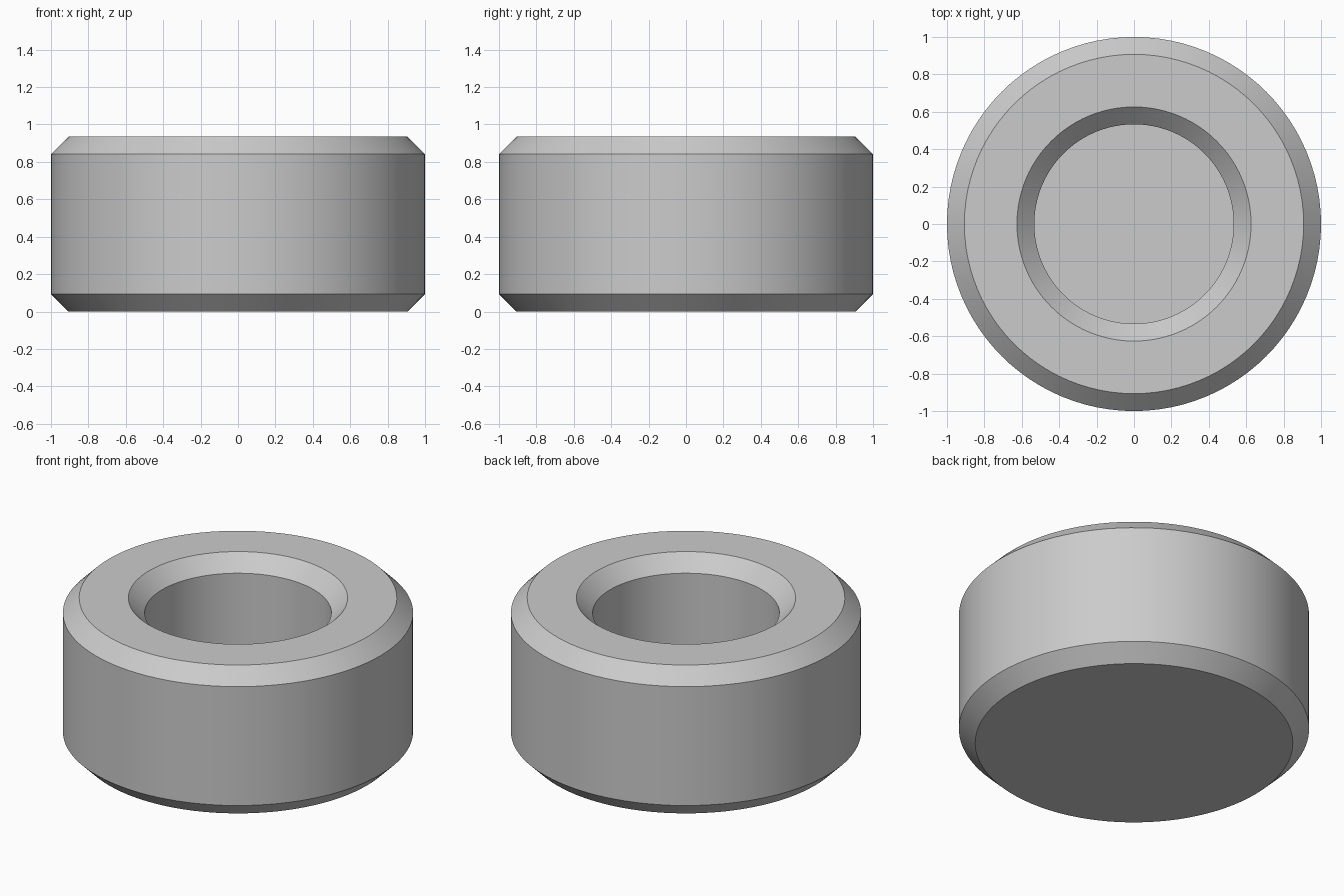
import bpy
import bmesh
import math

cube = bpy.data.objects.get("Cube")
if cube:
    bpy.data.objects.remove(cube, do_unlink=True)

SEGMENTS = 96
RADIUS, HEIGHT = 1.0, 0.935
CHAMFER = 0.093
POCKET_RADIUS, FLOOR_Z = 0.533, 0.1

# Plain grey finish
grey = bpy.data.materials.new("plain_grey")
grey.use_nodes = True
grey.diffuse_color = (0.6, 0.6, 0.6, 1)
grey.node_tree.nodes["Principled BSDF"].inputs["Base Color"].default_value = (0.6, 0.6, 0.6, 1)

# Half section, from the base centre round to the pocket floor centre
profile = [
    (0, 0),
    (RADIUS - CHAMFER, 0),
    (RADIUS, CHAMFER),
    (RADIUS, HEIGHT - CHAMFER),
    (RADIUS - CHAMFER, HEIGHT),
    (POCKET_RADIUS + CHAMFER, HEIGHT),
    (POCKET_RADIUS, HEIGHT - CHAMFER),
    (POCKET_RADIUS, FLOOR_Z),
    (0, FLOOR_Z),
]

# Chamfered round body with a blind pocket, turned about z
bm = bmesh.new()
verts = [bm.verts.new((r, 0, z)) for r, z in profile]
edges = [bm.edges.new(pair) for pair in zip(verts, verts[1:])]
bmesh.ops.spin(bm, geom=verts + edges, cent=(0, 0, 0), axis=(0, 0, 1),
               angle=math.tau, steps=SEGMENTS, use_merge=False)
bmesh.ops.remove_doubles(bm, verts=bm.verts[:], dist=0.0001)
bmesh.ops.recalc_face_normals(bm, faces=bm.faces[:])

mesh = bpy.data.meshes.new("pocketed_round_body")
bm.to_mesh(mesh)
bm.free()
mesh.materials.append(grey)
body = bpy.data.objects.new("pocketed_round_body", mesh)
bpy.context.collection.objects.link(body)

# Smooth round walls, crisp chamfer edges
bpy.ops.object.select_all(action="DESELECT")
body.select_set(True)
bpy.context.view_layer.objects.active = body
bpy.ops.object.shade_smooth_by_angle(angle=math.radians(30))
